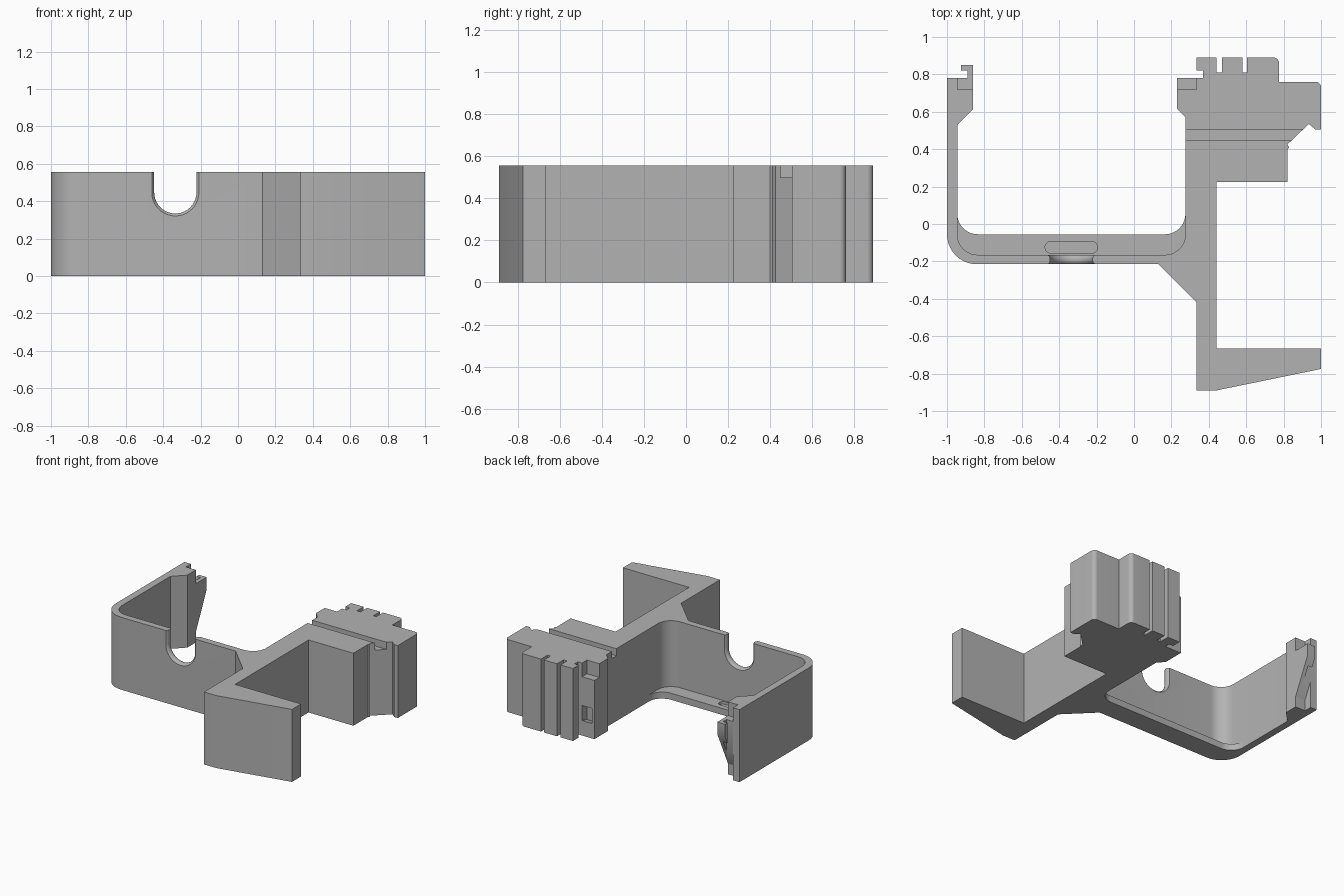
import bpy, bmesh, math
from mathutils import Vector

HEIGHT = 0.555

old = bpy.data.objects.get("Cube")
if old:
    bpy.data.objects.remove(old, do_unlink=True)

grey = bpy.data.materials.new("light_grey")
grey.use_nodes = True
grey.diffuse_color = (0.45, 0.45, 0.45, 1)
grey.node_tree.nodes["Principled BSDF"].inputs["Base Color"].default_value = (0.45, 0.45, 0.45, 1)


def rounded(points, steps=10):
    """Replace each (u, v, radius) corner with an arc."""
    out = []
    for i, p in enumerate(points):
        c = Vector(p[:2])
        if len(p) == 2:
            out.append(c)
            continue
        a = (Vector(points[i - 1][:2]) - c).normalized()
        b = (Vector(points[(i + 1) % len(points)][:2]) - c).normalized()
        half = a.angle(b) / 2
        centre = c + (a + b).normalized() * (p[2] / math.sin(half))
        start = c + a * (p[2] / math.tan(half)) - centre
        end = c + b * (p[2] / math.tan(half)) - centre
        sweep = math.pi - 2 * half
        for k in range(steps + 1):
            t = k / steps
            out.append(centre + (start * math.sin((1 - t) * sweep) + end * math.sin(t * sweep)) / math.sin(sweep))
    return out


def loft(name, rings):
    """Skin a list of closed rings and cap both ends."""
    bm = bmesh.new()
    loops = [[bm.verts.new(co) for co in ring] for ring in rings]
    n = len(loops[0])
    for a, b in zip(loops, loops[1:]):
        for i in range(n):
            j = (i + 1) % n
            bm.faces.new((a[i], a[j], b[j], b[i]))
    bm.faces.new(loops[0])
    bm.faces.new(loops[-1])
    bmesh.ops.recalc_face_normals(bm, faces=bm.faces)
    mesh = bpy.data.meshes.new(name)
    bm.to_mesh(mesh)
    bm.free()
    mesh.materials.append(grey)
    obj = bpy.data.objects.new(name, mesh)
    bpy.context.collection.objects.link(obj)
    return obj


def prism(name, points, lo, hi, axis="z"):
    pts = rounded(points)
    if axis == "z":
        return loft(name, [[(u, v, h) for u, v in pts] for h in (lo, hi)])
    return loft(name, [[(h, u, v) for u, v in pts] for h in (lo, hi)])


def box(name, x0, x1, y0, y1, z0, z1):
    return prism(name, [(x0, y0), (x1, y0), (x1, y1), (x0, y1)], z0, z1)


def cut(target, cutter):
    cutter.hide_render = True
    mod = target.modifiers.new("cut", "BOOLEAN")
    mod.operation = "DIFFERENCE"
    mod.solver = "EXACT"
    mod.object = cutter
    bpy.context.view_layer.objects.active = target
    bpy.ops.object.modifier_apply(modifier=mod.name)
    bpy.data.objects.remove(cutter, do_unlink=True)


# Main bracket outline: U frame, latch block and front foot
left_arm = [(-1, -0.215, 0.16), (-1, 0.78), (-0.945, 0.78), (-0.945, 0.72),
            (-0.86, 0.72), (-0.86, 0.615), (-0.945, 0.53)]
inner = [(-0.945, -0.165, 0.11), (0.275, -0.165, 0.11), (0.275, 0.57), (0.23, 0.615)]
latch = [(0.23, 0.78), (0.37, 0.78), (0.37, 0.82), (0.335, 0.82), (0.335, 0.89),
         (0.44, 0.89), (0.44, 0.81), (0.47, 0.81), (0.47, 0.89),
         (0.58, 0.89), (0.58, 0.81), (0.605, 0.81), (0.605, 0.89)]
block = [(0.775, 0.89, 0.03), (0.775, 0.76), (1, 0.76, 0.03), (1, 0.505),
         (0.97, 0.505), (0.935, 0.535), (0.82, 0.425), (0.83, 0.41), (0.82, 0.4),
         (0.82, 0.225), (0.44, 0.225)]
foot = [(0.44, -0.665), (1, -0.665), (1, -0.775), (0.44, -0.89), (0.335, -0.89),
        (0.335, -0.42), (0.13, -0.215)]
bracket = prism("bracket", left_arm + inner + latch + block + foot, 0, HEIGHT)

# Groove across the top of the block
cut(bracket, box("groove_cutter", 0.2, 1.1, 0.45, 0.505, 0.5, 0.7))

# Recesses that receive the hook
cut(bracket, box("recess_cutter", 0.15, 0.335, 0.72, 0.8, 0.45, 0.7))
cut(bracket, prism("pocket_cutter", [(0.72, 0.2), (0.8, 0.24), (0.8, 0.12), (0.72, 0.1)],
                   0.25, 0.335, "x"))

# Cable notch with flared edges in the front wall
rings = []
for y, r in ((-0.25, 0.126), (-0.215, 0.126), (-0.208, 0.118), (-0.198, 0.113),
             (-0.182, 0.113), (-0.172, 0.118), (-0.165, 0.126), (-0.13, 0.126)):
    ring = [(-0.335 + r * math.cos(math.pi * (1 + k / 20)), y,
             0.447 + r * math.sin(math.pi * (1 + k / 20))) for k in range(21)]
    rings.append([(-0.335 - r, y, 0.7)] + ring + [(-0.335 + r, y, 0.7)])
cut(bracket, loft("notch_cutter", rings))

# Bottom ledge with a shallow rounded slot
ledge = prism("bottom_ledge", [(-0.97, 0.06), (-0.97, -0.19, 0.13), (0.3, -0.19), (0.3, 0.06),
                               (0.275, 0.06), (0.275, -0.055, 0.11),
                               (-0.945, -0.055, 0.11), (-0.945, 0.06)], 0, 0.05)
slot = [(-0.475, -0.155, 0.028), (-0.195, -0.155, 0.028),
        (-0.195, -0.095, 0.028), (-0.475, -0.095, 0.028)]
cut(ledge, prism("slot_cutter", slot, 0.03, 0.1))

# Tapered snap hook at the end of the left-hand arm
hook = prism("snap_hook", [(-0.945, 0.72), (-0.86, 0.72), (-0.86, 0.85), (-0.925, 0.85),
                           (-0.925, 0.82), (-0.89, 0.82), (-0.89, 0.78), (-0.945, 0.78)],
             0, 0.45)
cut(hook, prism("taper_cutter", [(0.7, 0.04), (0.87, 0.4), (0.87, -0.1), (0.7, -0.1)],
                -1.05, -0.8, "x"))

# Smooth the rounded corners, keep hard edges crisp
for obj in (bracket, ledge, hook):
    bpy.ops.object.select_all(action="DESELECT")
    obj.select_set(True)
    bpy.context.view_layer.objects.active = obj
    bpy.ops.object.shade_smooth_by_angle(angle=math.radians(30))
